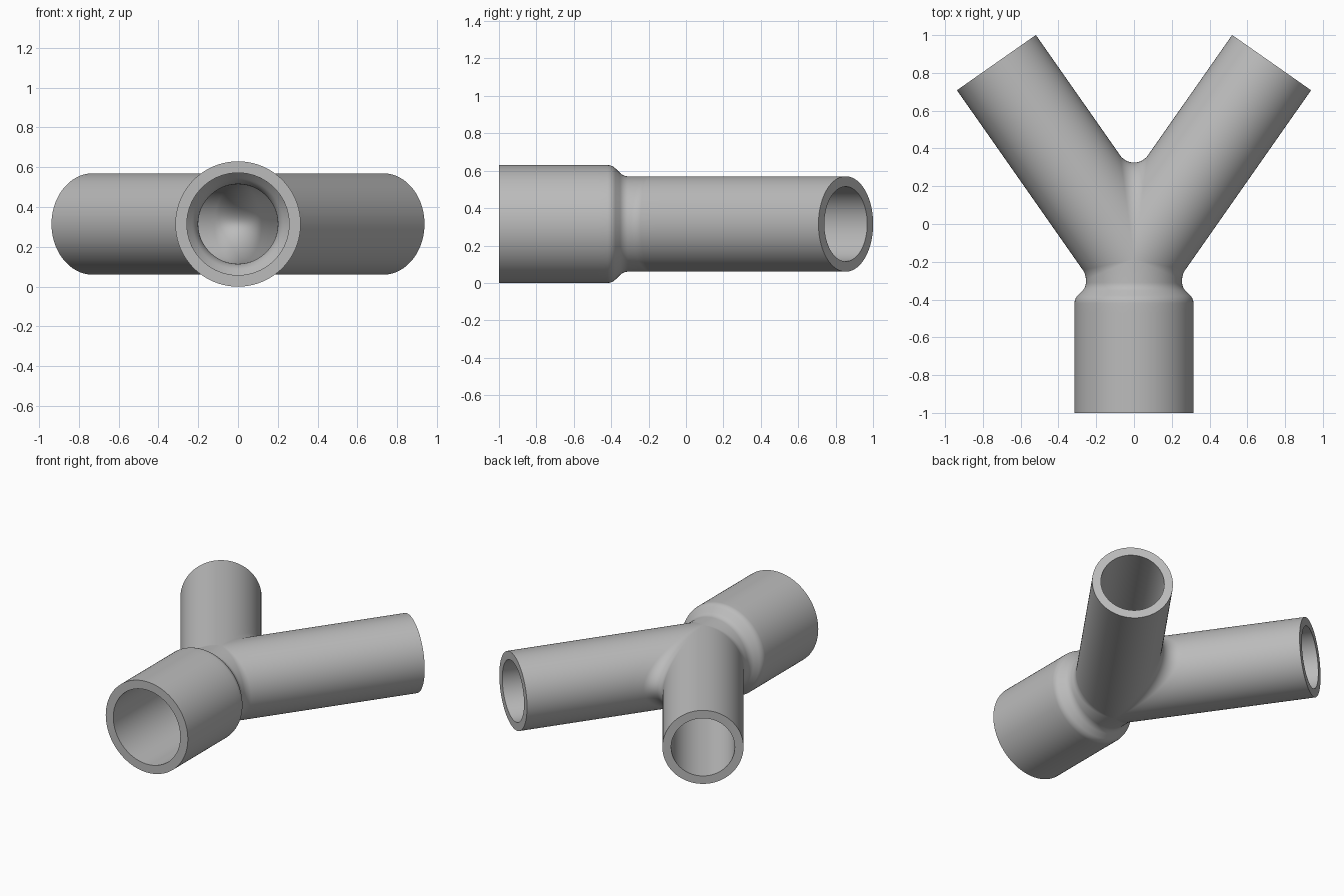
import bpy, bmesh
from math import sin, cos, pi, radians
from mathutils import Vector

if "Cube" in bpy.data.objects:
    bpy.data.objects.remove(bpy.data.objects["Cube"])

COLUMNS, ARC = 96, 8
BRANCH_ANGLE = radians(35)
BRANCH_LENGTH = 1.27
HUB = Vector((0, -0.186, 0.315))          # point where the three axes meet
SOCKET_END, SOCKET_SHOULDER, NECK_END = -1.0, -0.42, -0.31

axis = Vector((sin(BRANCH_ANGLE), cos(BRANCH_ANGLE), 0))
inward = Vector((-axis.y, axis.x, 0))     # towards the crotch
crotch_plane = Vector((1, 0, 0))
neck_plane = (axis + Vector((0, 1, 0))).normalized()


def reflect(v):
    """Mirror a vector from the branch side to the neck side."""
    return v - 2 * v.dot(neck_plane) * neck_plane


def column(theta, radius, fillet, socket, concave, convex):
    """Line of points along the wall, from the branch rim inwards."""
    n = cos(theta) * inward + sin(theta) * Vector((0, 0, 1))
    to_crotch = cos(theta) > 0
    plane = crotch_plane if to_crotch else neck_plane
    reach = radius + fillet
    start = -reach * n.dot(plane) / axis.dot(plane)
    centre = start * axis + reach * n
    middle = -(n - n.dot(plane) * plane).normalized()

    # straight branch, then the rolling fillet up to the symmetry plane
    points = [axis * (BRANCH_LENGTH + (start - BRANCH_LENGTH) * t) + n * radius
              for t in (0, 0.5, 0.9)]
    arc = [centre + fillet * (-n).lerp(middle, i / ARC).normalized()
           for i in range(ARC + 1)]
    points += arc
    if to_crotch:
        return [p + HUB for p in points]

    # other half of the fillet, then the rounded step and the socket
    points += [reflect(p) for p in reversed(arc[:-1])]
    outward = reflect(n)
    turns = [radians(45) * i / ARC for i in range(ARC + 1)]
    profile = [(radius + concave * (1 - cos(t)), NECK_END - concave * sin(t)) for t in turns]
    profile += [(socket - convex * (1 - cos(t)), SOCKET_SHOULDER + convex * sin(t))
                for t in reversed(turns)]
    profile += [(socket, SOCKET_SHOULDER - 0.05), (socket, SOCKET_END)]
    points += [outward * r + Vector((0, y - HUB.y, 0)) for r, y in profile]
    return [p + HUB for p in points]


bm = bmesh.new()


def add_wall(*sizes):
    """Half of one wall surface; returns its columns of vertices."""
    # half-open sides: the neck columns and the crotch columns share the seam
    half = COLUMNS // 2
    neck = [pi / 2 + 1e-9 + (pi - 2e-9) * i / half for i in range(half + 1)]
    crotch = [-pi / 2 + 1e-9 + (pi - 2e-9) * i / half for i in range(half + 1)]
    sides = []
    for angles in (neck, crotch):
        grid = [[bm.verts.new(p) for p in column(a, *sizes)] for a in angles]
        for a, b in zip(grid, grid[1:]):
            for i in range(len(a) - 1):
                bm.faces.new((a[i], a[i + 1], b[i + 1], b[i]))
        sides.append(grid)
    return sides


outer = add_wall(0.255, 0.09, 0.315, 0.06, 0.06)
inner = add_wall(0.20, 0.145, 0.257, 0.115, 0.002)

# flat rims joining the outer and inner walls
for side, ends in enumerate(((0, -1), (0,))):
    for end in ends:
        o = [c[end] for c in outer[side]]
        n = [c[end] for c in inner[side]]
        for i in range(len(o) - 1):
            bm.faces.new((o[i], o[i + 1], n[i + 1], n[i]))

# mirror to the other branch and weld
copy = bmesh.ops.duplicate(bm, geom=bm.verts[:] + bm.edges[:] + bm.faces[:])
for v in copy["geom"]:
    if isinstance(v, bmesh.types.BMVert):
        v.co.x = -v.co.x
bmesh.ops.remove_doubles(bm, verts=bm.verts[:], dist=1e-5)
bmesh.ops.dissolve_degenerate(bm, edges=bm.edges[:], dist=1e-5)
bmesh.ops.recalc_face_normals(bm, faces=bm.faces[:])

mesh = bpy.data.meshes.new("y_pipe_fitting")
bm.to_mesh(mesh)
bm.free()
fitting = bpy.data.objects.new("y_pipe_fitting", mesh)
bpy.context.collection.objects.link(fitting)

# plain grey
grey = bpy.data.materials.new("plain_grey")
grey.use_nodes = True
colour = (0.5, 0.5, 0.5, 1)
grey.diffuse_color = colour
grey.node_tree.nodes["Principled BSDF"].inputs["Base Color"].default_value = colour
mesh.materials.append(grey)

bpy.ops.object.select_all(action="DESELECT")
fitting.select_set(True)
bpy.context.view_layer.objects.active = fitting
bpy.ops.object.shade_smooth_by_angle(angle=radians(35))
